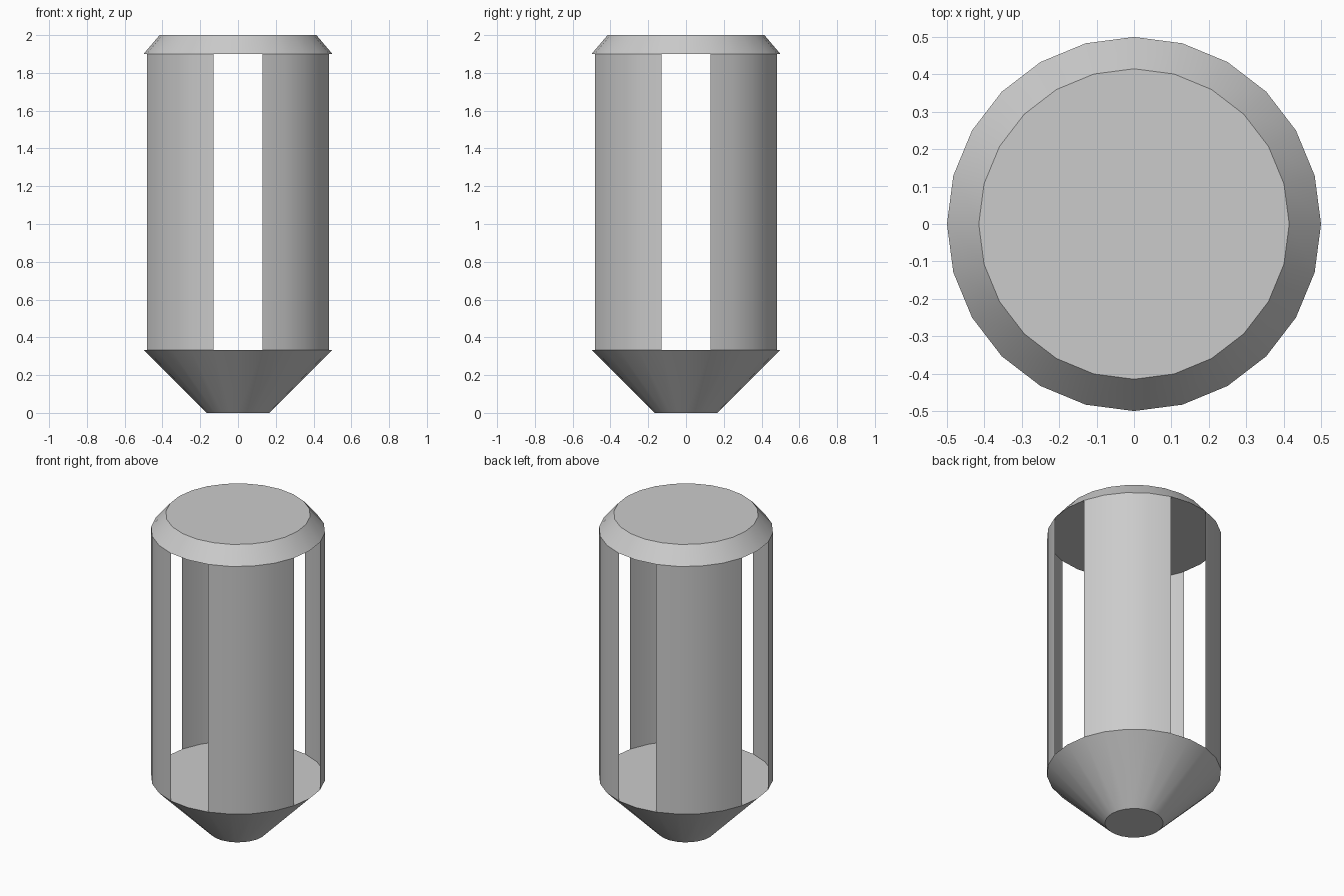
import bpy, bmesh
from math import cos, sin, radians

cube = bpy.data.objects.get("Cube")
if cube:
    bpy.data.objects.remove(cube)

SIDES = 24
RADIUS = 0.5
BASE_TOP = 0.333
CAP_BOTTOM = 1.9

grey = bpy.data.materials.new("plain grey")
grey.use_nodes = True
colour = (0.6, 0.6, 0.6, 1)
grey.diffuse_color = colour
grey.node_tree.nodes["Principled BSDF"].inputs["Base Color"].default_value = colour


def finish(name, bm):
    mesh = bpy.data.meshes.new(name)
    bm.to_mesh(mesh)
    bm.free()
    mesh.materials.append(grey)
    obj = bpy.data.objects.new(name, mesh)
    bpy.context.collection.objects.link(obj)
    bpy.ops.object.select_all(action="DESELECT")
    obj.select_set(True)
    bpy.context.view_layer.objects.active = obj
    bpy.ops.object.shade_smooth_by_angle(angle=radians(30))
    return obj


def arc(bm, radius, z, start, count):
    step = 360 / SIDES
    angles = [radians(start + i * step) for i in range(count)]
    return [bm.verts.new((radius * cos(a), radius * sin(a), z)) for a in angles]


def frustum(name, low_radius, high_radius, low, high):
    """Closed tapered drum."""
    bm = bmesh.new()
    bottom = arc(bm, low_radius, low, 0, SIDES)
    top = arc(bm, high_radius, high, 0, SIDES)
    for i in range(SIDES):
        j = (i + 1) % SIDES
        bm.faces.new((bottom[i], bottom[j], top[j], top[i]))
    bm.faces.new(top)
    bm.faces.new(bottom[::-1])
    finish(name, bm)


def wall_panel(name, start):
    """Thin curved sheet spanning four sides of the drum."""
    bm = bmesh.new()
    bottom = arc(bm, RADIUS, BASE_TOP, start, 5)
    top = arc(bm, RADIUS, CAP_BOTTOM, start, 5)
    for i in range(4):
        bm.faces.new((bottom[i], bottom[i + 1], top[i + 1], top[i]))
    finish(name, bm)


# Tapered foot and bevelled lid
frustum("tapered_base", 0.167, RADIUS, 0, BASE_TOP)
frustum("bevelled_cap", RADIUS, 0.415, CAP_BOTTOM, 2)

# Four curved walls with openings on the front, back and sides
names = ("back_left", "back_right", "front_right", "front_left")
for i, place in enumerate(names):
    wall_panel(place + "_wall", 15 + 90 * i)
